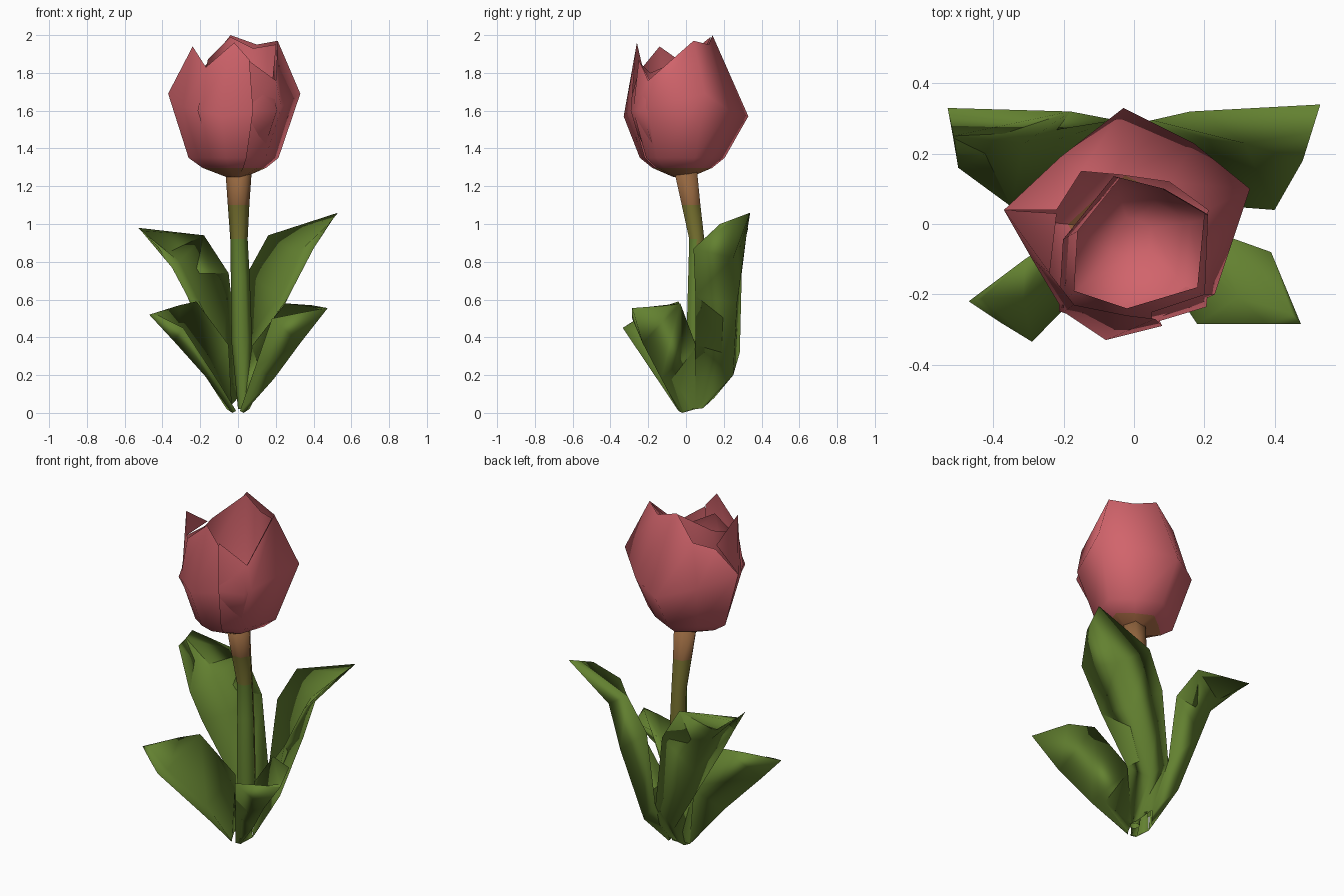
import bpy, math
from mathutils import Vector

cube = bpy.data.objects.get("Cube")
if cube:
    bpy.data.objects.remove(cube, do_unlink=True)


def material(name, r, g, b):
    m = bpy.data.materials.new(name)
    m.use_nodes = True
    m.diffuse_color = (r, g, b, 1)
    bsdf = next(n for n in m.node_tree.nodes if n.type == 'BSDF_PRINCIPLED')
    bsdf.inputs["Base Color"].default_value = (r, g, b, 1)
    bsdf.inputs["Roughness"].default_value = 0.8
    return m


PINK = material("petal pink", 0.64, 0.127, 0.148)
GREEN = material("leaf green", 0.125, 0.22, 0.03)
OLIVE = material("stem olive", 0.19, 0.17, 0.03)
BROWN = material("stem brown", 0.30, 0.135, 0.05)
ORANGE = material("flower base orange", 0.40, 0.15, 0.06)


def sheet(name, rows, materials, rule=None, closed=False):
    """Skin rows of points into one smooth surface; rows run anticlockwise."""
    n = len(rows[0])
    verts = [p for row in rows for p in row]
    faces = []
    for r in range(len(rows) - 1):
        for c in range(n if closed else n - 1):
            a, b = r * n + c, r * n + (c + 1) % n
            faces.append((a, b, b + n, a + n))
    if closed:
        faces.append(tuple(range(len(verts) - n, len(verts))))
    mesh = bpy.data.meshes.new(name)
    mesh.from_pydata(verts, [], faces)
    for m in materials:
        mesh.materials.append(m)
    for p in mesh.polygons:
        p.use_smooth = True
        if rule:
            p.material_index = rule(p.center)
    obj = bpy.data.objects.new(name, mesh)
    bpy.context.collection.objects.link(obj)


def ring(x, y, z, radius, sides):
    return [(x + radius * math.cos(k * math.tau / sides),
             y + radius * math.sin(k * math.tau / sides), z) for k in range(sides)]


def shrink(points, factor, z):
    return [Vector((p[0] * factor - 0.01, p[1] * factor - 0.02, z)) for p in points]


# Petals: belly points and rim points, with the base drawn in to the stem
def petal(name, belly, rim):
    rows = [shrink(belly, 0.15, 1.25), shrink(belly, 0.48, 1.297),
            shrink(belly, 0.68, 1.35), belly, rim]
    sheet(name, rows, [PINK, ORANGE], lambda c: int(c.z < 1.3))


back, left, right = (-0.03, 0.33, 1.57), (-0.37, 0.04, 1.69), (0.33, 0.1, 1.69)
petal("back_petals",
      [(0.05, -0.28, 1.6), (0.23, -0.2, 1.62), right, (0.17, 0.23, 1.6),
       back, (-0.21, 0.19, 1.62), left],
      [(0.05, -0.25, 1.87), (0.2, -0.2, 1.76), (0.21, 0.04, 1.97), (0.1, 0.12, 1.95),
       (-0.04, 0.14, 2), (-0.15, 0.15, 1.86), (-0.22, 0.04, 1.8)])
petal("front_petals",
      [left, (-0.29, -0.1, 1.62), (-0.2, -0.25, 1.6), (-0.08, -0.33, 1.57), (0.08, -0.29, 1.6)],
      [(-0.22, 0.03, 1.82), (-0.24, -0.14, 1.94), (-0.17, -0.23, 1.83),
       (-0.02, -0.26, 1.96), (0.06, -0.27, 1.87)])

# Inner petals: a closed cup inside the outer ones
inner_rim = [(0.2, 0.03, 1.95), (0.08, 0.1, 1.93), (-0.04, 0.13, 1.99), (-0.16, -0.02, 1.87),
             (-0.17, -0.19, 1.8), (-0.02, -0.24, 1.85), (0.18, -0.18, 1.74)]
sheet("inner_petals", [inner_rim, shrink(inner_rim, 1.2, 1.6), shrink(inner_rim, 0.85, 1.41),
                       shrink(inner_rim, 0.3, 1.35)], [PINK], closed=True)


# Stem: six-sided tube, green in front where the leaves wrap it
def stem_colour(c):
    if c.z < 0.3 or (c.z < 0.9 and c.y < 0.06):
        return 0
    return 1 if c.z < 1.1 else 2


path = [(0.03, 0.04, 0.02, 0.03), (0.02, 0.05, 0.38, 0.055), (0.012, 0.055, 0.72, 0.05),
        (0.005, 0.057, 0.92, 0.046), (0.003, 0.027, 1.1, 0.057), (0.003, -0.005, 1.3, 0.071)]
sheet("stem", [ring(x, y, z, r, 6) for x, y, z, r in path], [GREEN, OLIVE, BROWN],
      stem_colour, closed=True)


# Leaves: hollowed blades from rows of edge, keel, edge, with a shallower inner face
def leaf(name, rows):
    loops = []
    for row in rows:
        a, keel, b = map(Vector, row)
        loops.append([a, keel, b, keel.lerp((a + b) / 2, 0.3)])
    sheet(name, loops, [GREEN], closed=True)


def flip(rows):
    return [[(-x, y, z) for x, y, z in reversed(row)] for row in rows]


lower = [[(0.06, 0.05, 0.02), (0.05, 0.09, 0.025), (0, 0.15, 0.08)],
         [(0.09, 0.05, 0.36), (0.1, 0.25, 0.2), (0, 0.285, 0.32)],
         [(0.27, 0.05, 0.62), (0.24, 0.27, 0.58), (0.05, 0.295, 0.74)]]
leaf("back_left_leaf", lower + [
    [(0.4, 0.04, 0.87), (0.33, 0.25, 0.82), (0.16, 0.32, 0.94)],
    [(0.48, 0.18, 1), (0.505, 0.26, 1.03), (0.53, 0.34, 1.06)]])
leaf("back_right_leaf", flip(lower + [
    [(0.35, 0.05, 0.77), (0.33, 0.25, 0.78), (0.18, 0.32, 0.94)],
    [(0.5, 0.16, 0.96), (0.515, 0.25, 0.965), (0.53, 0.33, 0.98)]]))

front_root = [(0.01, -0.04, 0.01), (0.03, -0.02, 0), (0.06, 0.05, 0.02)]
leaf("front_left_leaf", [
    front_root,
    [(0.09, -0.15, 0.24), (0.19, -0.13, 0.18), (0.07, 0.055, 0.35)],
    [(0.18, -0.285, 0.5), (0.33, -0.23, 0.37), (0.25, -0.03, 0.58)],
    [(0.38, -0.285, 0.54), (0.475, -0.285, 0.555), (0.39, -0.08, 0.57)]])
leaf("front_right_leaf", flip([
    front_root,
    [(0.1, -0.14, 0.16), (0.17, -0.11, 0.19), (0.05, 0.05, 0.36)],
    [(0.29, -0.335, 0.45), (0.34, -0.22, 0.38), (0.22, -0.04, 0.59)],
    [(0.38, -0.28, 0.485), (0.47, -0.22, 0.52), (0.31, -0.1, 0.57)]]))
